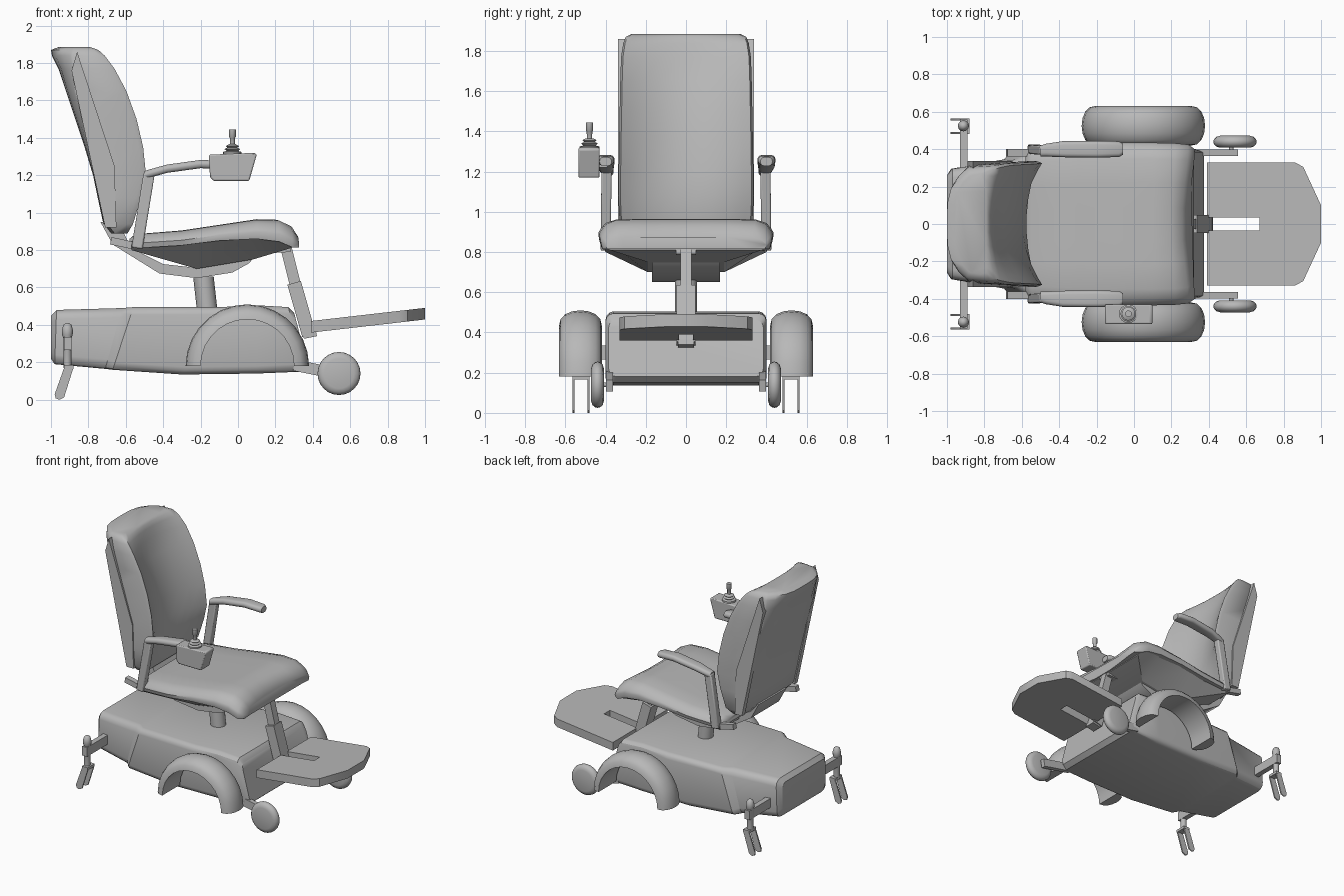
import bpy, bmesh
from math import sin, cos, pi, radians
from mathutils import Vector, Matrix

cube = bpy.data.objects.get("Cube")
if cube:
    bpy.data.objects.remove(cube)

grey = bpy.data.materials.new("mid_grey")
grey.use_nodes = True
COLOUR = (0.48, 0.48, 0.48, 1)
grey.diffuse_color = COLOUR
grey.node_tree.nodes["Principled BSDF"].inputs["Base Color"].default_value = COLOUR


def finish(name, bm, angle=35, bevel=0):
    bmesh.ops.recalc_face_normals(bm, faces=bm.faces)
    mesh = bpy.data.meshes.new(name)
    bm.to_mesh(mesh)
    bm.free()
    mesh.materials.append(grey)
    obj = bpy.data.objects.new(name, mesh)
    bpy.context.collection.objects.link(obj)
    if bevel:
        mod = obj.modifiers.new("Bevel", "BEVEL")
        mod.width, mod.segments, mod.limit_method = bevel, 2, "ANGLE"
    bpy.ops.object.select_all(action="DESELECT")
    obj.select_set(True)
    bpy.context.view_layer.objects.active = obj
    bpy.ops.object.shade_smooth_by_angle(angle=radians(angle))
    return obj


def loft(name, rings, angle=35, bevel=0):
    """Skin matching closed rings of points and cap both ends."""
    bm = bmesh.new()
    rows = [[bm.verts.new(p) for p in ring] for ring in rings]
    n = len(rows[0])
    for a, b in zip(rows, rows[1:]):
        for i in range(n):
            j = (i + 1) % n
            bm.faces.new((a[i], a[j], b[j], b[i]))
    bm.faces.new(rows[0])
    bm.faces.new(rows[-1])
    return finish(name, bm, angle, bevel)


def slab(name, outline, y0, y1, bevel=0):
    """Extrude an x-z outline across y."""
    return loft(name, [[(x, y, z) for x, z in outline] for y in (y0, y1)], 35, bevel)


def bar(name, a, b, wide, deep, bevel=0):
    """Box from a to b: wide across y, deep in the side plane."""
    a, b = Vector(a), Vector(b)
    d = (b - a).normalized()
    side = Vector((0, 1, 0)) if abs(d.y) < 0.9 else Vector((1, 0, 0))
    up = d.cross(side).normalized()
    corners = [(-1, -1), (1, -1), (1, 1), (-1, 1)]
    ring = lambda p: [p + side * u * wide / 2 + up * v * deep / 2 for u, v in corners]
    return loft(name, [ring(a), ring(b)], 35, bevel)


def lathe(name, centre, profile, axis="Z", sides=16, angle=40):
    """Turn a radius-height profile around an axis."""
    turn = Matrix.Rotation(pi / 2, 3, "X") if axis == "Y" else Matrix.Identity(3)
    rings = [[Vector(centre) + turn @ Vector((r * cos(2 * pi * i / sides), r * sin(2 * pi * i / sides), h))
              for i in range(sides)] for r, h in profile]
    return loft(name, rings, angle)


def round_ring(x_top, x_low, half, low, top, r, steps=3):
    """Rounded rectangle in y-z, sheared along x."""
    ring = []
    for k, (sy, sz) in enumerate([(1, 1), (-1, 1), (-1, -1), (1, -1)]):
        for i in range(steps + 1):
            a = pi / 2 * (k + i / steps)
            y = sy * (half - r) + r * cos(a)
            z = (top - r if sz > 0 else low + r) + r * sin(a)
            ring.append((x_low + (x_top - x_low) * (z - low) / (top - low), y, z))
    return ring


# Base housing
loft("base_housing", [round_ring(*s) for s in [
    (-1.0, -1.0, .26, .22, .45, .04), (-.97, -.98, .295, .19, .48, .05),
    (-.62, -.71, .345, .165, .49, .05), (-.56, -.67, .385, .16, .495, .04),
    (-.1, -.3, .4, .135, .495, .04), (.1, .1, .4, .14, .505, .04),
    (.27, .34, .4, .15, .495, .04), (.3, .375, .385, .18, .465, .04)]], 30)

# Seat post
loft("seat_post", [[(cx + .055 * cos(a), .055 * sin(a), z) for a in [2 * pi * i / 16 for i in range(16)]]
                   for cx, z in [(-.165, .48), (-.185, .66)]])

# Curved support strap under the seat
strap = [(-.735, .95), (-.67, .83), (-.42, .675), (-.22, .65), (-.03, .68), (.06, .73), (.1, .78),
         (.04, .79), (-.04, .74), (-.22, .705), (-.4, .725), (-.57, .81), (-.64, .95)]
slab("seat_strap", strap, -.17, .17)

# Seat pan and cushion
loft("seat_pan", [[(x, -.415, top), (x, .415, top), (x, half, low), (x, -half, low)] for x, half, low, top in [
    (-.57, .4, .8, .83), (-.22, .19, .7, .85), (.08, .19, .75, .875), (.28, .38, .81, .84)]], 20)


# Cushion: rounded shoulders, with the front edge dipping back at the centre
def cushion_ring(x, half, low, top, bow):
    ts = [-1, -.98, -.92, -.8, -.5, -.2, .2, .5, .8, .92, .98, 1]
    place = lambda t, z: (x - bow * (1 - t * t) ** 2, t * half, z)
    upper = [place(t, low + (top - low) * (1 - .65 * abs(t) ** 14)) for t in ts]
    return upper + [place(t * .98, low) for t in reversed(ts)]


loft("seat_cushion", [cushion_ring(*s) for s in [
    (-.58, .37, .82, .86, 0), (-.55, .415, .81, .885, 0), (-.3, .43, .825, .905, 0), (-.1, .435, .85, .935, 0),
    (.1, .435, .86, .965, 0), (.22, .432, .845, .962, .02), (.29, .425, .815, .93, .035),
    (.325, .4, .815, .875, .035)]], 50)


# Backrest: wings curve forward at both sides
def back_ring(z, rear, front, half, hollow, bow):
    ys = [-1, -.97, -.85, -.65, -.4, -.15, .15, .4, .65, .85, .97, 1]
    face = []
    for t in ys:
        pull = hollow * (1 - t * t) + (.03 if abs(t) == 1 else 0)
        face.append((front - pull, t * half, z))
    rear_side = [(rear + bow * t ** 4, t * half * .97, z) for t in reversed(ys)]
    return face + rear_side


loft("backrest", [back_ring(*s) for s in [
    (.89, -.68, -.59, .29, .0, .02), (.94, -.72, -.56, .33, .02, .02), (1.08, -.75, -.515, .337, .06, .02),
    (1.2, -.775, -.485, .335, .11, .02), (1.35, -.82, -.5, .333, .12, .03), (1.5, -.87, -.535, .33, .12, .04),
    (1.65, -.92, -.59, .327, .11, .05), (1.77, -.96, -.655, .323, .09, .08), (1.84, -.995, -.71, .312, .05, .11),
    (1.87, -1.0, -.745, .3, .03, .12), (1.885, -.96, -.79, .27, .0, .09)]], 50)

# Shell edges running up the sides of the backrest
for s in (1, -1):
    edge = [(-.86, 1.86), (-.89, 1.76), (-.77, 1.2), (-.71, .92), (-.65, .92), (-.66, 1.25)]
    slab("shell_edge", edge, s * .3, s * .338)

# Armrests, wheel arches, casters and front wheels on both sides
for s in (1, -1):
    side = "left" if s > 0 else "right"

    bar(side + "_arm_post", (-.54, s * .4, .81), (-.475, s * .395, 1.21), .05, .06, .008)
    bar(side + "_arm_bracket", (-.68, s * .38, .85), (-.54, s * .38, .82), .04, .04)
    loft(side + "_arm_pad", [[(x, s * y + py, pz) for _, py, pz in round_ring(0, 0, half, z - .022, z + .022, .02)]
                             for x, y, half, z in [(-.5, .39, .03, 1.2), (-.47, .395, .034, 1.21),
                                                   (-.38, .4, .043, 1.235), (-.2, .4, .045, 1.26),
                                                   (-.08, .4, .042, 1.255), (-.06, .4, .03, 1.25)]], 50)

    arch = []
    for i in range(15):
        a = pi * i / 14
        ring = []
        for k in range(9):
            b = pi * k / 8
            r = .25 + .08 * sin(b) ** .8
            ring.append((.05 + r * cos(a), s * .525 + .107 * cos(b), .18 + r * sin(a)))
        arch.append(ring)
    loft(side + "_wheel_arch", arch, 45)

    bar(side + "_caster_arm", (-.91, s * .25, .3), (-.91, s * .56, .3), .04, .07)
    lathe(side + "_caster_post", (-.912, s * .525, 0),
          [(.022, .17), (.022, .33), (.028, .345), (.03, .37), (.022, .4), (.008, .41)], sides=12)
    bar(side + "_fork_crown", (-.905, s * .48, .175), (-.905, s * .565, .175), .05, .02)
    for y in (.486, .559):
        blade = [(-.93, .17), (-.98, .03), (-.975, .008), (-.955, 0), (-.93, .012), (-.88, .17)]
        slab(side + "_fork_blade", blade, s * y - .005, s * y + .005)

    bar(side + "_front_wheel_bracket", (.3, s * .38, .185), (.55, s * .38, .135), .035, .06)
    lathe(side + "_front_axle", (.52, s * .41, .14), [(.012, -.02), (.012, .02)], "Y", 10)
    lathe(side + "_front_wheel", (.54, s * .44, .14),
          [(.08, -.032), (.1, -.026), (.113, -.012), (.115, 0), (.113, .012), (.1, .026), (.08, .032)],
          "Y", 24, 50)

# Footrest leg
bar("leg_upper", (.25, 0, .84), (.31, 0, .6), .055, .06)
bar("leg_lower", (.3, 0, .625), (.38, 0, .345), .095, .075)
bar("leg_foot", (.35, 0, .338), (.42, 0, .352), .08, .025)
bar("leg_mount", (.1, 0, .8), (.28, 0, .81), .1, .04)

# Footplate with a central slot, sloping up to the front
bm = bmesh.new()
half_outline = [(.39, .035), (.39, .33), (.86, .33), (.905, .305), (1.0, .1), (1.0, 0), (.67, 0), (.67, .035)]
for s in (1, -1):
    bm.faces.new([bm.verts.new((x, s * y, .36 + (x - .4) * .115)) for x, y in half_outline])
bmesh.ops.remove_doubles(bm, verts=bm.verts, dist=.0001)
bmesh.ops.recalc_face_normals(bm, faces=bm.faces)
extruded = bmesh.ops.extrude_face_region(bm, geom=bm.faces[:], use_keep_orig=True)["geom"]
bmesh.ops.translate(bm, vec=(0, 0, .062), verts=[g for g in extruded if isinstance(g, bmesh.types.BMVert)])
finish("footplate", bm, 30)

# Joystick controller on the right armrest
slab("controller_box", [(-.13, 1.17), (.06, 1.17), (.1, 1.31), (.09, 1.32), (-.155, 1.31), (-.15, 1.19)],
     -.535, -.43, .018)
bar("controller_mount", (-.12, -.39, 1.24), (-.12, -.45, 1.24), .04, .04)
lathe("joystick_bellows", (-.03, -.48, 0),
      [(.05, 1.31), (.05, 1.325), (.03, 1.33), (.042, 1.34), (.026, 1.348), (.036, 1.356), (.018, 1.366)])
lathe("joystick_stick", (-.03, -.48, 0), [(.013, 1.36), (.014, 1.4), (.018, 1.405), (.018, 1.445)], sides=12)
